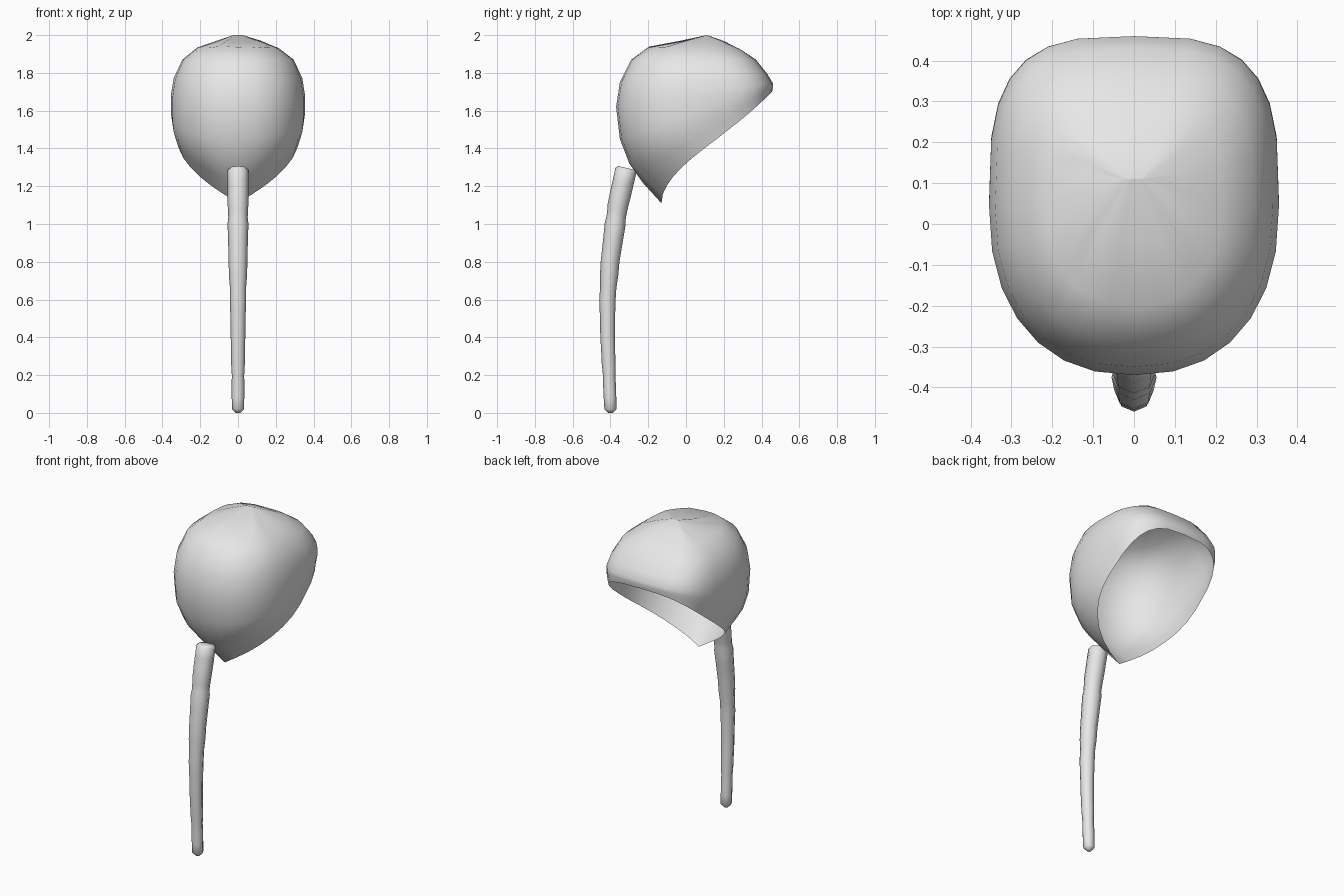
import bpy, bmesh, random
from math import sin, cos, pi, copysign
from mathutils import Vector

random.seed(4)
if "Cube" in bpy.data.objects:
    bpy.data.objects.remove(bpy.data.objects["Cube"])

grey = bpy.data.materials.new("light_grey")
grey.use_nodes = True
grey.diffuse_color = (0.8, 0.8, 0.8, 1)
grey.node_tree.nodes["Principled BSDF"].inputs["Base Color"].default_value = (0.8, 0.8, 0.8, 1)


def loft(name, rings, close_end):
    """Skin a list of closed rings, capping the first and optionally the last."""
    bm = bmesh.new()
    rows = [[bm.verts.new(p) for p in ring] for ring in rings]
    count = len(rows[0])
    for upper, lower in zip(rows, rows[1:]):
        for i in range(count):
            j = (i + 1) % count
            bm.faces.new((upper[i], lower[i], lower[j], upper[j]))
    bm.faces.new(rows[0])
    if close_end:
        bm.faces.new(rows[-1][::-1])
    bmesh.ops.recalc_face_normals(bm, faces=bm.faces)
    mesh = bpy.data.meshes.new(name)
    bm.to_mesh(mesh)
    bm.free()
    mesh.materials.append(grey)
    obj = bpy.data.objects.new(name, mesh)
    bpy.context.collection.objects.link(obj)
    bpy.ops.object.select_all(action="DESELECT")
    obj.select_set(True)
    bpy.context.view_layer.objects.active = obj
    bpy.ops.object.shade_smooth_by_angle(angle=1.0)
    return obj


def power(value, exponent):
    return copysign(abs(value) ** exponent, value)


SEGMENTS = 28


def cap_ring(y_front, z_front, y_back, z_back, half_width, bow=0, pleat=0):
    """Tilted rounded ring, squarer at the back than at the front."""
    ring = []
    for i in range(SEGMENTS):
        a = 2 * pi * i / SEGMENTS
        n = 3.2 if cos(a) < 0 else 2.3 - 3 * bow
        x = half_width * power(sin(a), 2 / n)
        s = (1 - power(cos(a), 2 / n)) / 2
        y = y_front + (y_back - y_front) * s
        z = z_front + (z_back - z_front) * s
        z += 3 * bow * s ** 0.4 * (1 - s) ** 2 + pleat * random.uniform(-1, 1)
        ring.append((x, y, z))
    return ring


# Open hair cap: front y, front z, back y, back z, half width, bow, pleat
cap_profile = [
    (0.108, 2.0, 0.112, 2.0, 0.025),
    (-0.04, 1.965, 0.2, 1.968, 0.12, 0, 0.005),
    (-0.2, 1.937, 0.29, 1.925, 0.215, 0, 0.004),
    (-0.29, 1.87, 0.37, 1.87, 0.295),
    (-0.35, 1.75, 0.43, 1.795, 0.34),
    (-0.37, 1.62, 0.46, 1.745, 0.355),
    (-0.35, 1.45, 0.46, 1.725, 0.355),
    (-0.3, 1.32, 0.458, 1.715, 0.347, 0.02),
    (-0.23, 1.22, 0.457, 1.705, 0.335, 0.05),
    (-0.13, 1.11, 0.455, 1.7, 0.32, 0.08),
]
loft("hair_cap", [cap_ring(*row) for row in cap_profile], False)

# Hanging braid: centre y, z and radius down its length
braid_path = [(-0.318, 1.285, 0.057), (-0.36, 1.1, 0.056), (-0.375, 1.0, 0.053),
              (-0.402, 0.8, 0.048), (-0.416, 0.6, 0.043), (-0.415, 0.4, 0.037),
              (-0.407, 0.2, 0.034), (-0.4, 0.02, 0.032)]
STEPS, SIDES = 3, 8


def braid_ring(centre, radius, tangent):
    across = Vector((0, -tangent.z, tangent.y)).normalized()
    return [centre + radius * (Vector((1, 0, 0)) * sin(2 * pi * i / SIDES)
                               + across * cos(2 * pi * i / SIDES))
            for i in range(SIDES)]


rings = []
for k, (a, b) in enumerate(zip(braid_path, braid_path[1:])):
    start, end = Vector(a), Vector(b)
    for step in range(STEPS):
        y, z, r = start.lerp(end, step / STEPS)
        direction = Vector((0, end.x - start.x, end.y - start.y)).normalized()
        centre = Vector((0, y, z))
        if not rings:
            rings.append(braid_ring(centre - direction * 0.012, r * 0.8, direction))
        bump = 1 + 0.05 * random.uniform(-1, 1) * (k > 0)
        rings.append(braid_ring(centre, r * bump, direction))
tip_y, tip_z, tip_r = braid_path[-1]
down = Vector((0, 0, -1))
rings.append(braid_ring(Vector((0, tip_y, tip_z)), tip_r, down))
rings.append(braid_ring(Vector((0, tip_y, 0)), tip_r * 0.4, down))
loft("braid", rings, True)
